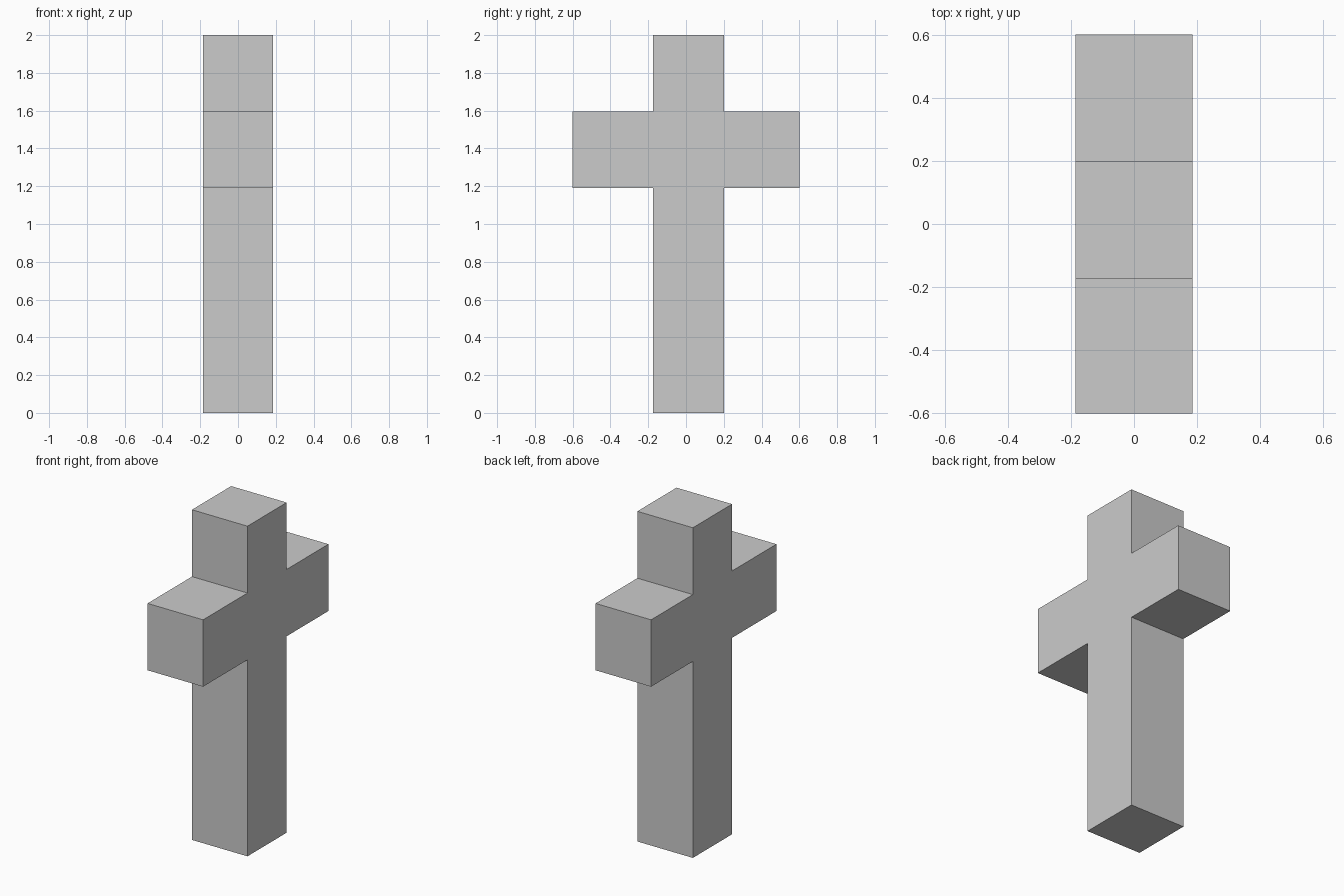
import bpy, bmesh

if "Cube" in bpy.data.objects:
    bpy.data.objects.remove(bpy.data.objects["Cube"])

HALF_DEPTH = 0.186            # thickness along x
SHAFT_L, SHAFT_R = -0.175, 0.20
ARM = 0.60
ARM_LOW, ARM_HIGH, TOP = 1.19, 1.595, 2.0

# Cross outline in the y-z plane
outline = [
    (SHAFT_L, 0), (SHAFT_R, 0), (SHAFT_R, ARM_LOW), (ARM, ARM_LOW),
    (ARM, ARM_HIGH), (SHAFT_R, ARM_HIGH), (SHAFT_R, TOP), (SHAFT_L, TOP),
    (SHAFT_L, ARM_HIGH), (-ARM, ARM_HIGH), (-ARM, ARM_LOW), (SHAFT_L, ARM_LOW),
]

# Extrude the outline through the thickness
bm = bmesh.new()
face = bm.faces.new([bm.verts.new((-HALF_DEPTH, y, z)) for y, z in outline])
ext = bmesh.ops.extrude_face_region(bm, geom=[face], use_keep_orig=True)
moved = [g for g in ext["geom"] if isinstance(g, bmesh.types.BMVert)]
bmesh.ops.translate(bm, verts=moved, vec=(2 * HALF_DEPTH, 0, 0))
bmesh.ops.recalc_face_normals(bm, faces=bm.faces)

mesh = bpy.data.meshes.new("cross")
bm.to_mesh(mesh)
bm.free()
bpy.context.collection.objects.link(bpy.data.objects.new("cross", mesh))
